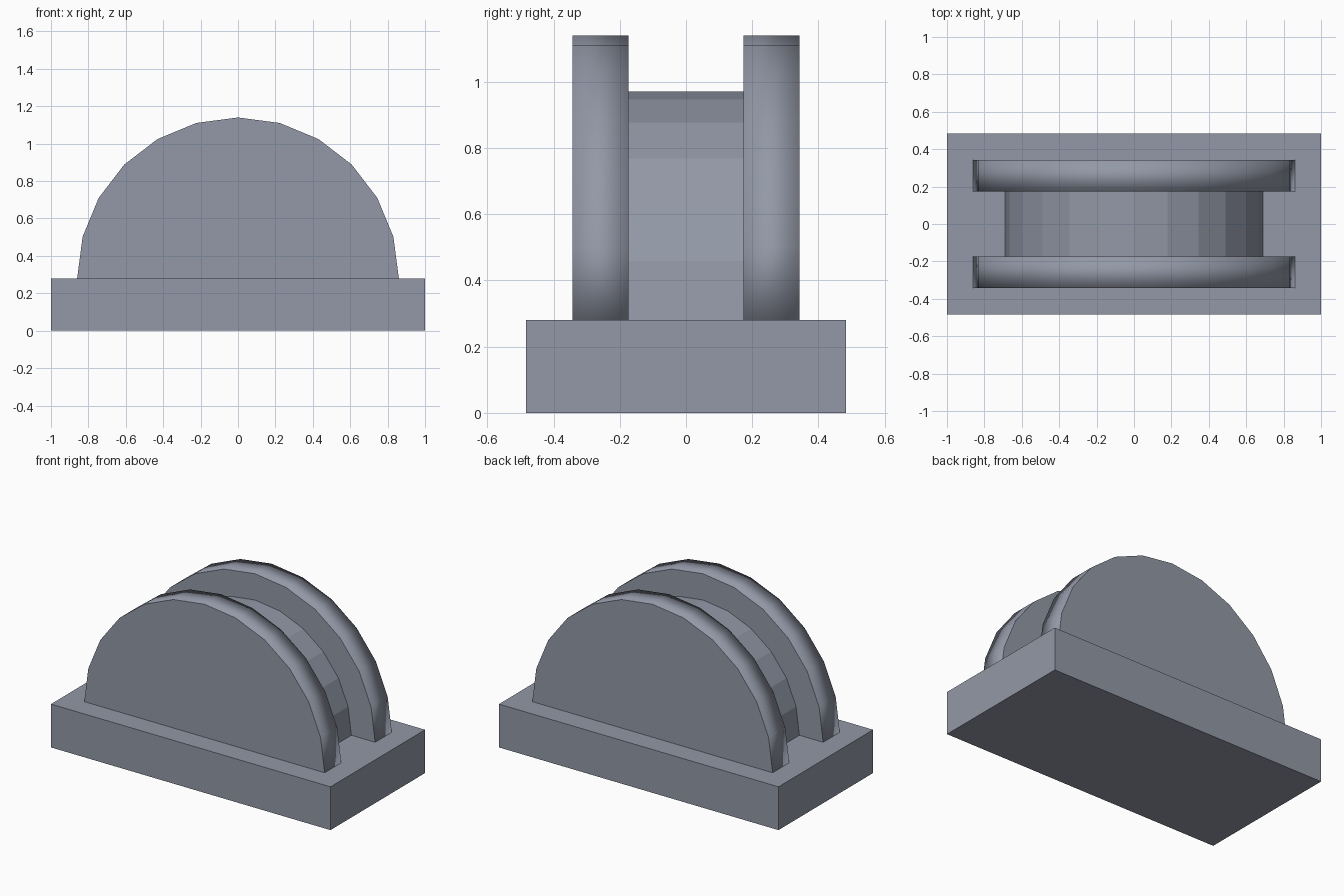
import bpy, bmesh
from math import sin, cos, pi

if "Cube" in bpy.data.objects:
    bpy.data.objects.remove(bpy.data.objects["Cube"], do_unlink=True)

BASE_TOP = 0.28

# One blue grey for the whole model
grey = bpy.data.materials.new("blue_grey")
grey.use_nodes = True
colour = (0.29, 0.315, 0.385, 1)
grey.diffuse_color = colour
grey.node_tree.nodes["Principled BSDF"].inputs["Base Color"].default_value = colour


def extrude_y(name, outline, y0, y1):
    """Extrude an (x, z) outline between two y positions."""
    bm = bmesh.new()
    face = bm.faces.new([bm.verts.new((x, y0, z)) for x, z in outline])
    grown = bmesh.ops.extrude_face_region(bm, geom=[face])["geom"]
    moved = [g for g in grown if isinstance(g, bmesh.types.BMVert)]
    bmesh.ops.translate(bm, verts=moved, vec=(0, y1 - y0, 0))
    bmesh.ops.recalc_face_normals(bm, faces=bm.faces[:])
    mesh = bpy.data.meshes.new(name)
    bm.to_mesh(mesh)
    bm.free()
    mesh.materials.append(grey)
    obj = bpy.data.objects.new(name, mesh)
    bpy.context.collection.objects.link(obj)
    return obj


def half_round(radius, steps=12):
    """Half circle standing on the base."""
    return [(radius * cos(pi * i / steps), BASE_TOP + radius * sin(pi * i / steps))
            for i in range(steps + 1)]


def soften_rim(obj):
    """Flat sides and bottom, rim rounded by the averaged vertex normals."""
    mesh = obj.data
    soft = [v.normal.copy() for v in mesh.vertices]
    normals = [None] * len(mesh.loops)
    for poly in mesh.polygons:
        poly.use_smooth = abs(poly.normal.y) < 0.5 and poly.normal.z > -0.5
        for i in poly.loop_indices:
            vert = mesh.loops[i].vertex_index
            normals[i] = soft[vert] if poly.use_smooth else poly.normal.copy()
    mesh.normals_split_custom_set(normals)


# Rectangular base
extrude_y("base", [(-1, 0), (1, 0), (1, BASE_TOP), (-1, BASE_TOP)], -0.483, 0.483)

# Faceted half drum between the plates
extrude_y("middle_drum", half_round(0.69), -0.173, 0.173)

# Two taller half-round plates
for name, side in (("front_plate", -1), ("back_plate", 1)):
    soften_rim(extrude_y(name, half_round(0.86), side * 0.173, side * 0.343))
